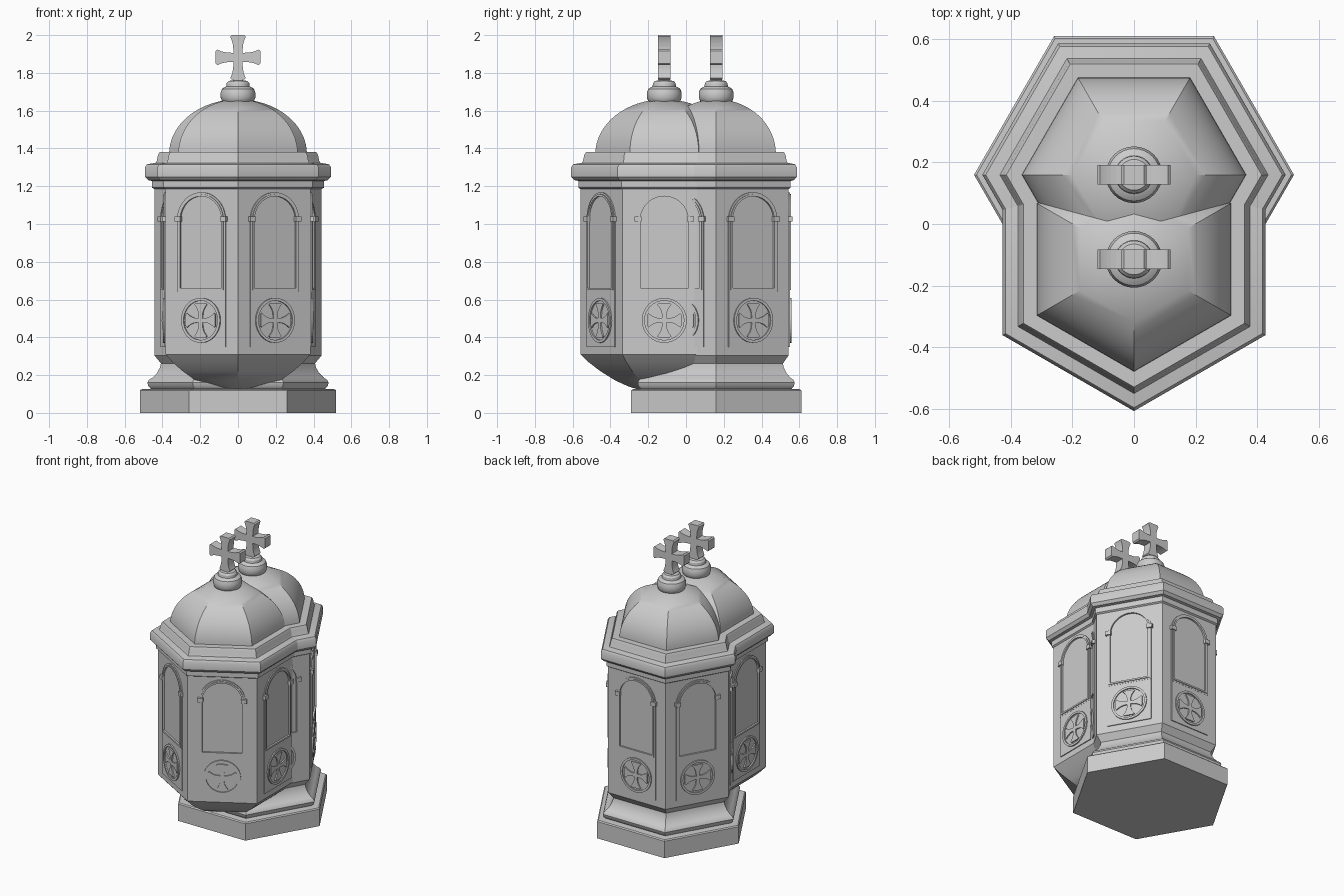
import bpy, bmesh
from math import sin, cos, pi, radians
from mathutils import Matrix, Vector

cube = bpy.data.objects.get("Cube")
if cube:
    bpy.data.objects.remove(cube, do_unlink=True)

stone = bpy.data.materials.new("grey stone")
stone.use_nodes = True
GREY = (0.6, 0.6, 0.6, 1)
stone.diffuse_color = GREY
stone.node_tree.nodes["Principled BSDF"].inputs["Base Color"].default_value = GREY


def place(name, mesh, matrix):
    ob = bpy.data.objects.new(name, mesh)
    bpy.context.collection.objects.link(ob)
    ob.matrix_world = matrix
    return ob


def finish(bm, name):
    bmesh.ops.recalc_face_normals(bm, faces=bm.faces)
    mesh = bpy.data.meshes.new(name)
    bm.to_mesh(mesh)
    bm.free()
    mesh.materials.append(stone)
    return mesh


def lathe(name, profile, sides, matrix):
    """Stack of polygon rings from (radius, height) pairs, capped at both ends."""
    bm = bmesh.new()
    rings = [[bm.verts.new((r * cos(2 * pi * i / sides), r * sin(2 * pi * i / sides), z))
              for i in range(sides)] for r, z in profile]
    for a, b in zip(rings, rings[1:]):
        for i in range(sides):
            j = (i + 1) % sides
            bm.faces.new((a[i], a[j], b[j], b[i]))
    bm.faces.new(rings[0])
    bm.faces.new(rings[-1])
    ob = place(name, finish(bm, name), matrix)
    bpy.ops.object.select_all(action='DESELECT')
    bpy.context.view_layer.objects.active = ob
    ob.select_set(True)
    bpy.ops.object.shade_smooth_by_angle(angle=radians(32))


def plate(name, outline, back, front):
    """Outline in (y, z), extruded along x."""
    bm = bmesh.new()
    face = bm.faces.new([bm.verts.new((back, y, z)) for y, z in outline])
    new = bmesh.ops.extrude_face_region(bm, geom=[face])["geom"]
    bmesh.ops.translate(bm, vec=(front - back, 0, 0),
                        verts=[v for v in new if isinstance(v, bmesh.types.BMVert)])
    return finish(bm, name)


def band(name, outer, inner, back, front):
    """Closed frame between two outlines with equal point counts."""
    bm = bmesh.new()
    loops = [[bm.verts.new((x, y, z)) for y, z in line]
             for line, x in ((outer, back), (outer, front), (inner, front), (inner, back))]
    n = len(outer)
    for k in range(4):
        a, b = loops[k], loops[(k + 1) % 4]
        for i in range(n):
            j = (i + 1) % n
            bm.faces.new((a[i], a[j], b[j], b[i]))
    return finish(bm, name)


def arch(half, bottom, spring=1.02, steps=20):
    pts = [(half, bottom)]
    pts += [(half * cos(pi * i / steps), spring + half * sin(pi * i / steps))
            for i in range(steps + 1)]
    return pts + [(-half, bottom)]


def circle(r, z, n=32):
    return [(r * cos(2 * pi * i / n), z + r * sin(2 * pi * i / n)) for i in range(n)]


def rect(y, z0, z1, half):
    return [(y - half, z0), (y + half, z0), (y + half, z1), (y - half, z1)]


def cross(length, waist, flare, z):
    """Equal-armed cross with curved, flaring arm ends."""
    curve = [(waist + (flare - waist) * t ** 2.5, waist + (length * 0.93 - waist) * t)
             for t in (0, 0.4, 0.6, 0.75, 0.88, 1)]
    side = curve + [(flare * 0.8, length)]
    arm = side + [(-w, l) for w, l in reversed(side[1:])]
    pts = []
    for k in range(4):
        c, s = cos(k * pi / 2), sin(k * pi / 2)
        pts += [(w * c - l * s, z + w * s + l * c) for w, l in arm]
    return pts


# Profiles shared by both towers
R = 0.443
APOTHEM = R * cos(pi / 6)
CORNICE = [(R, 1.185), (0.455, 1.192), (0.455, 1.228), (0.475, 1.232), (0.493, 1.25),
           (0.493, 1.3), (0.482, 1.316), (0.436, 1.324), (0.43, 1.335), (0.424, 1.365),
           (0.415, 1.38), (0.36, 1.38)]
DOME = [(0.365 * cos(a * pi / 32), 1.37 + 0.29 * sin(a * pi / 32)) for a in range(15)]
FINIAL = [(0.07, 1.635), (0.085, 1.65), (0.092, 1.67), (0.092, 1.695), (0.085, 1.715),
          (0.07, 1.725), (0.062, 1.728), (0.06, 1.745), (0.05, 1.757), (0.02, 1.762)]
PEDESTAL = [(0.52, 0), (0.52, 0.118), (0.512, 0.125), (0.46, 0.128), (0.475, 0.142),
            (0.48, 0.16), (0.472, 0.175), (0.455, 0.185), (0.43, 0.21), (0.413, 0.24),
            (0.408, 0.262), (R, 0.305)]
CORBEL = [(0.05, 0.1), (0.13, 0.122), (0.19, 0.14), (0.26, 0.172), (0.34, 0.222),
          (0.4, 0.268), (R, 0.31)]

# Face ornaments, x outward from the wall
ornaments = [
    band("arch_frame", arch(0.148, 0.64), arch(0.138, 0.65), -0.01, 0.007),
    band("arch_inner_bead", arch(0.138, 0.65), arch(0.127, 0.661), -0.01, 0.012),
    plate("lower_panel", rect(0, 0.35, 0.64, 0.148), -0.01, 0.006),
    band("roundel_ring", circle(0.119, 0.49), circle(0.104, 0.49), 0, 0.014),
    plate("roundel_cross", cross(0.09, 0.011, 0.038, 0.49), 0, 0.014),
    plate("left_impost", rect(-0.139, 1.012, 1.04, 0.018), -0.01, 0.019),
    plate("right_impost", rect(0.139, 1.012, 1.04, 0.018), -0.01, 0.019),
]
top_cross = plate("top_cross", cross(0.118, 0.024, 0.041, 1.882), -0.032, 0.032)
cross_stem = plate("cross_stem", rect(0, 1.75, 1.85, 0.023), -0.031, 0.031)


def tower(label, y, turn, base, walls):
    spot = Matrix.Translation((0, y, 0))
    hexagon = spot @ Matrix.Rotation(turn, 4, 'Z')
    lathe(label + "_body", base + [(R, 1.185)], 6, hexagon)
    lathe(label + "_cornice", CORNICE, 6, hexagon)
    lathe(label + "_dome", DOME, 6, hexagon)
    lathe(label + "_finial", FINIAL, 32, spot)
    for mesh in (top_cross, cross_stem):
        place(label + "_" + mesh.name, mesh, spot @ Matrix.Rotation(-pi / 2, 4, 'Z'))
    for angle in walls:
        wall = spot @ Matrix.Rotation(radians(angle), 4, 'Z') @ Matrix.Translation((APOTHEM, 0, 0))
        for mesh in ornaments:
            place(label + "_" + mesh.name, mesh, wall)


# Rear tower stands on the pedestal, front tower hangs on a corbel
tower("rear", 0.16, 0, PEDESTAL, (30, 90, 150, 210, 330))
tower("front", -0.115, pi / 6, CORBEL, (0, 180, 240, 300))
